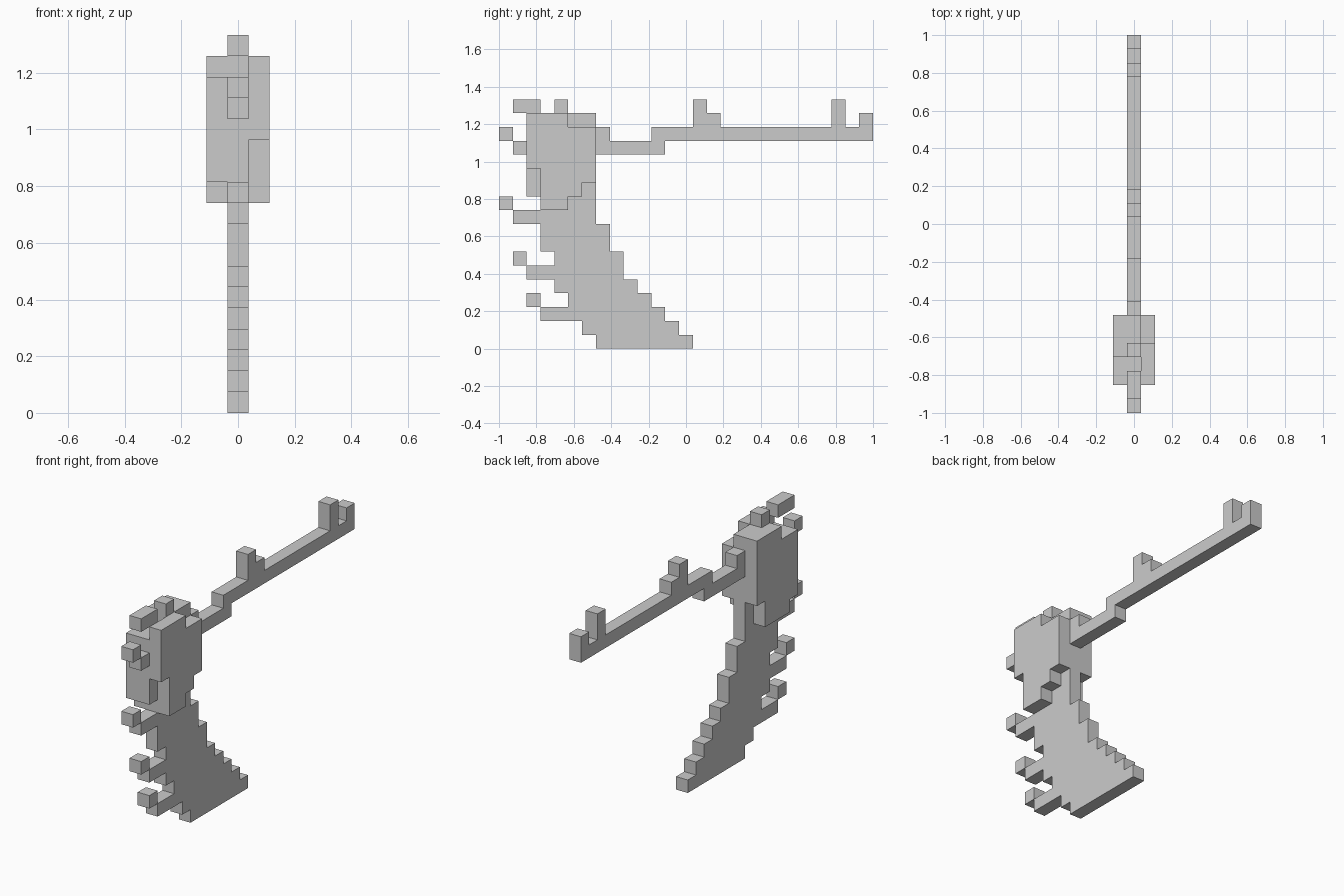
import bpy, bmesh
from mathutils import Vector

if "Cube" in bpy.data.objects:
    bpy.data.objects.remove(bpy.data.objects["Cube"])

U = 2 / 27  # edge of one cube; the model is 27 x 18 x 3 cubes


def block(y0, y1, z0, z1, x0=0, x1=1):
    """Cells of a block; x 0 is the middle layer, -1 the left, 1 the right."""
    return {(x, y, z) for x in range(x0, x1)
            for y in range(y0, y1) for z in range(z0, z1)}


def join(*blocks):
    return set().union(*blocks)


parts = {}

# Stepped grip: one (start, end) span of cubes per layer, from the floor up
spans = [(7, 14), (6, 13), (5, 12), (5, 11), (4, 10), (4, 9), (4, 9),
         (3, 8), (3, 8), (3, 7), (3, 7)]
parts["grip"] = join(*(block(a, b, z, z + 1) for z, (a, b) in enumerate(spans)))

# Hooked spurs along the front of the grip, each with a raised tip
for n, (root, tip, z) in enumerate([(5, 2, 2), (4, 1, 5), (3, 0, 9)], 1):
    parts[f"grip_spur_{n}"] = join(block(tip + 1, root, z, z + 1),
                                   block(tip, tip + 1, z + 1, z + 2))

# Head core: middle layer
parts["head_core"] = join(block(2, 7, 11, 16), block(4, 7, 16, 17))

# Left and right cheek plates with stepped corners
parts["left_cheek"] = join(block(2, 7, 12, 16, -1, 0), block(2, 6, 11, 12, -1, 0),
                           block(3, 6, 10, 11, -1, 0), block(4, 7, 16, 17, -1, 0))
parts["right_cheek"] = join(block(2, 5, 13, 17, 1, 2), block(3, 5, 10, 13, 1, 2),
                            block(5, 6, 11, 16, 1, 2), block(6, 7, 12, 16, 1, 2))

# Small pieces on the head
parts["top_post"] = block(4, 5, 17, 18)
parts["top_spur"] = block(1, 3, 17, 18)
parts["front_spur"] = join(block(1, 2, 14, 15), block(0, 1, 15, 16))

# Long barrel with its cranked neck and sights
parts["barrel_neck"] = join(block(7, 12, 14, 15), block(7, 8, 15, 16))
parts["barrel"] = block(11, 27, 15, 16)
parts["middle_sight"] = join(block(14, 16, 16, 17), block(14, 15, 17, 18))
parts["front_sight"] = block(24, 25, 16, 18)
parts["muzzle_tip"] = block(26, 27, 16, 17)

solid = join(*parts.values())


def build(name, cells):
    """Skin the cells, leaving out faces that touch another cube."""
    bm = bmesh.new()
    for c in sorted(cells):
        for axis in range(3):
            for s in (-1, 1):
                nb = list(c)
                nb[axis] += s
                if tuple(nb) in solid:
                    continue
                b, d = (axis + 1) % 3, (axis + 2) % 3
                quad = []
                for p, q in ((0, 0), (1, 0), (1, 1), (0, 1))[::s]:
                    v = Vector(c)
                    v[axis] += (s + 1) // 2
                    v[b] += p
                    v[d] += q
                    quad.append(bm.verts.new(((v.x - 0.5) * U, v.y * U - 1, v.z * U)))
                bm.faces.new(quad)
    # Weld and merge flat areas
    bmesh.ops.remove_doubles(bm, verts=bm.verts, dist=U / 100)
    bmesh.ops.dissolve_limit(bm, angle_limit=0.01, verts=bm.verts, edges=bm.edges)
    mesh = bpy.data.meshes.new(name)
    bm.to_mesh(mesh)
    bm.free()
    bpy.context.collection.objects.link(bpy.data.objects.new(name, mesh))


for part_name, part_cells in parts.items():
    build(part_name, part_cells)
